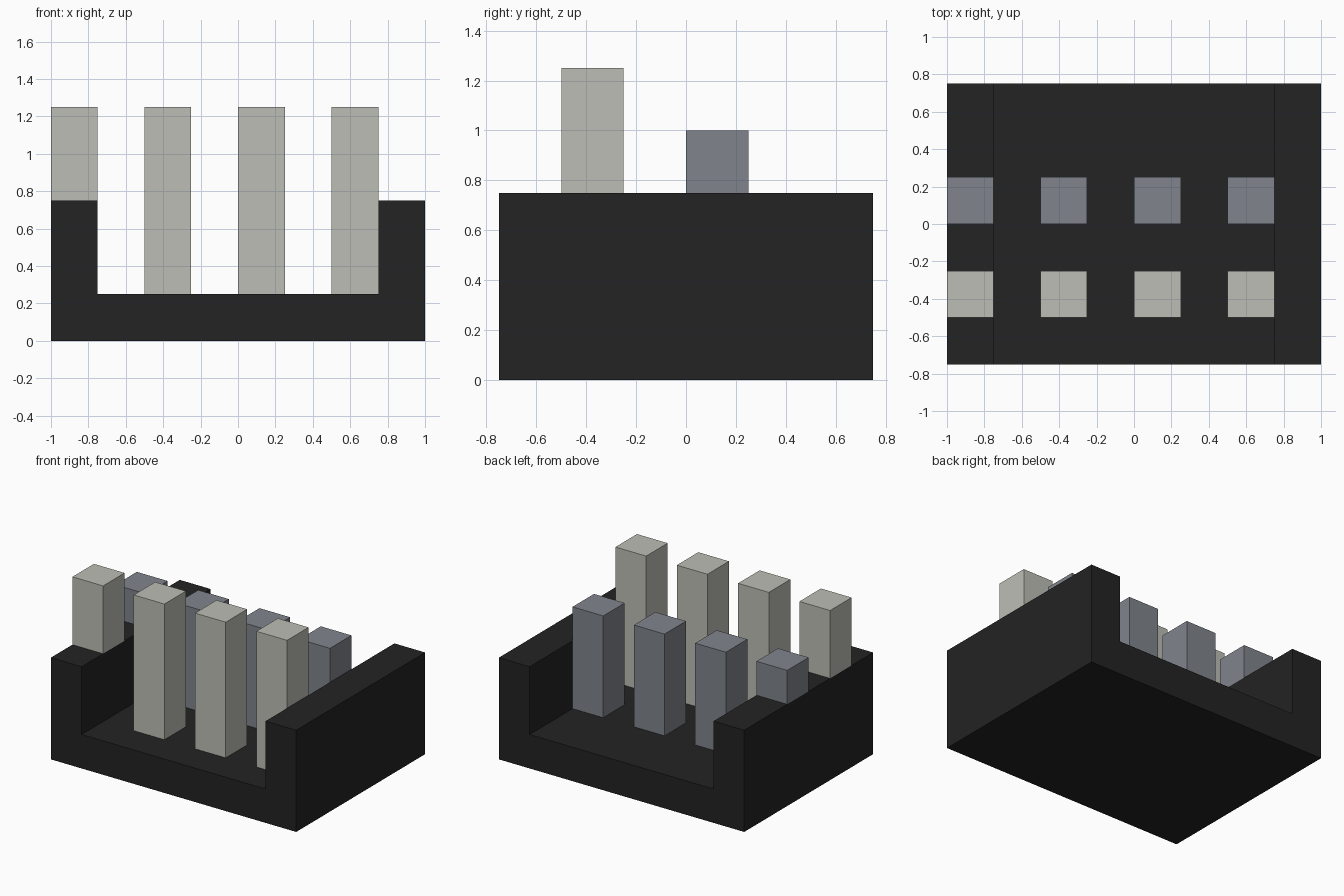
import bpy
import bmesh

if "Cube" in bpy.data.objects:
    bpy.data.objects.remove(bpy.data.objects["Cube"], do_unlink=True)


def make_material(name, rgb):
    mat = bpy.data.materials.new(name)
    mat.use_nodes = True
    mat.diffuse_color = (*rgb, 1)
    mat.node_tree.nodes["Principled BSDF"].inputs["Base Color"].default_value = (*rgb, 1)
    return mat


def extrude_profile(name, points, y0, y1, mat):
    """Extrude an (x, z) outline from y0 to y1."""
    bm = bmesh.new()
    face = bm.faces.new([bm.verts.new((x, y0, z)) for x, z in points])
    result = bmesh.ops.extrude_face_region(bm, geom=[face])
    verts = [g for g in result["geom"] if isinstance(g, bmesh.types.BMVert)]
    bmesh.ops.translate(bm, verts=verts, vec=(0, y1 - y0, 0))
    bmesh.ops.recalc_face_normals(bm, faces=bm.faces)
    mesh = bpy.data.meshes.new(name)
    bm.to_mesh(mesh)
    bm.free()
    mesh.materials.append(mat)
    obj = bpy.data.objects.new(name, mesh)
    bpy.context.collection.objects.link(obj)
    return obj


charcoal = make_material("charcoal", (0.0168, 0.0168, 0.0168))
pale_grey = make_material("pale_grey", (0.515, 0.515, 0.468))
slate_grey = make_material("slate_grey", (0.216, 0.235, 0.262))

FLOOR, WALL = 0.25, 0.75

# U-shaped tray: floor with a wall on each side, open at front and back
half = [(0.75, FLOOR), (0.75, WALL), (1, WALL), (1, 0)]
tray = half + [(-x, z) for x, z in reversed(half)]
extrude_profile("tray", tray, -0.75, 0.75, charcoal)

# Two rows of square pillars; the first of each row stands on the wall
rows = [("front_pillar", -0.5, 1.25, pale_grey),
        ("back_pillar", 0.0, 1.0, slate_grey)]
for name, y, top, mat in rows:
    for i in range(4):
        x = -1 + 0.5 * i
        bottom = WALL if i == 0 else FLOOR
        outline = [(x, bottom), (x + 0.25, bottom), (x + 0.25, top), (x, top)]
        extrude_profile(f"{name}_{i + 1}", outline, y, y + 0.25, mat)
